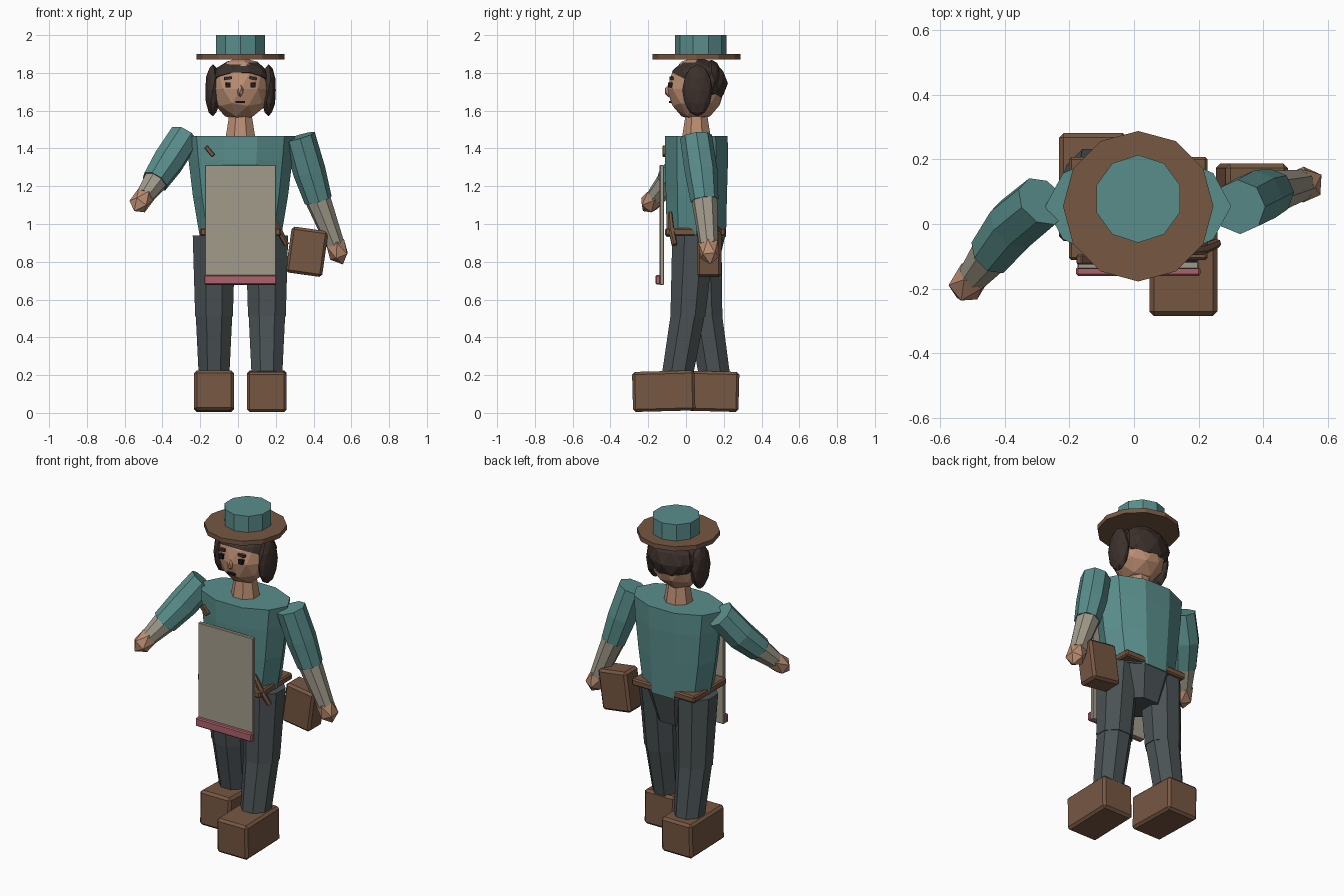
import bpy, bmesh, math
from mathutils import Vector, Matrix, Euler

if "Cube" in bpy.data.objects:
    bpy.data.objects.remove(bpy.data.objects["Cube"])

CX = 0.013  # body centre line


def mat(name, r, g, b):
    m = bpy.data.materials.new(name)
    m.diffuse_color = (r, g, b, 1)
    m.use_nodes = True
    m.node_tree.nodes["Principled BSDF"].inputs["Base Color"].default_value = m.diffuse_color
    return m


TEAL = mat("teal_cloth", 0.10, 0.27, 0.26)
BROWN = mat("brown_leather", 0.18, 0.095, 0.055)
PANTS = mat("dark_cloth", 0.07, 0.085, 0.09)
SKIN = mat("skin", 0.50, 0.27, 0.17)
BEIGE = mat("linen", 0.36, 0.33, 0.26)
PINK = mat("pink_trim", 0.42, 0.12, 0.15)
HAIR = mat("hair_brown", 0.045, 0.03, 0.025)
BLACK = mat("black", 0.01, 0.01, 0.012)


def finish(name, bm, m):
    bmesh.ops.recalc_face_normals(bm, faces=bm.faces)
    me = bpy.data.meshes.new(name)
    bm.to_mesh(me)
    bm.free()
    me.materials.append(m)
    ob = bpy.data.objects.new(name, me)
    bpy.context.collection.objects.link(ob)
    return ob


def loft(name, rings, n, m, along=False, phase=0.0):
    """Rings of (centre, rx, ry); horizontal, or square to the path when along."""
    bm = bmesh.new()
    axis = Vector(rings[-1][0]) - Vector(rings[0][0])
    q = axis.to_track_quat('Z', 'Y') if along else Euler((0, 0, 0)).to_quaternion()
    loops = []
    for c, rx, ry in rings:
        loops.append([bm.verts.new(Vector(c) + q @ Vector((
            rx * math.cos(2 * math.pi * i / n + phase),
            ry * math.sin(2 * math.pi * i / n + phase), 0))) for i in range(n)])
    for a, b in zip(loops, loops[1:]):
        for i in range(n):
            j = (i + 1) % n
            bm.faces.new((a[i], a[j], b[j], b[i]))
    bm.faces.new(loops[0])
    bm.faces.new(loops[-1])
    return finish(name, bm, m)


def box(name, c, size, m, rot=(0, 0, 0), bevel=0.0):
    bm = bmesh.new()
    bmesh.ops.create_cube(bm, size=1)
    bmesh.ops.scale(bm, vec=size, verts=bm.verts)
    if bevel:
        bmesh.ops.bevel(bm, geom=bm.edges[:], offset=bevel, segments=1, affect='EDGES')
    r = Euler([math.radians(a) for a in rot]).to_matrix().to_4x4()
    bmesh.ops.transform(bm, matrix=Matrix.Translation(c) @ r, verts=bm.verts)
    return finish(name, bm, m)


def ball(name, c, radii, m, sub=2, cut=None, direction=None):
    """Faceted ball; cut = (point, normal) keeps the side the normal points to."""
    bm = bmesh.new()
    bmesh.ops.create_icosphere(bm, subdivisions=sub, radius=1)
    bmesh.ops.scale(bm, vec=radii, verts=bm.verts)
    t = Matrix.Translation(c)
    if direction:
        t = t @ Vector(direction).to_track_quat('Z', 'Y').to_matrix().to_4x4()
    bmesh.ops.transform(bm, matrix=t, verts=bm.verts)
    if cut:
        bmesh.ops.bisect_plane(bm, geom=bm.verts[:] + bm.edges[:] + bm.faces[:],
                               plane_co=cut[0], plane_no=cut[1], clear_inner=True)
        bmesh.ops.holes_fill(bm, edges=[e for e in bm.edges if e.is_boundary])
    return finish(name, bm, m)


# Hat
loft("hat_brim", [((CX, 0.055, 1.872), 0.233, 0.233), ((CX, 0.055, 1.9), 0.233, 0.233)],
     12, BROWN)
loft("hat_crown", [((CX, 0.078, 1.89), 0.136, 0.136), ((CX, 0.078, 2.0), 0.136, 0.136)],
     10, TEAL, phase=math.pi / 2)

# Head and face
ball("head", (CX, 0.052, 1.715), (0.158, 0.152, 0.17), SKIN)
ball("nose", (CX, -0.092, 1.705), (0.018, 0.022, 0.034), SKIN, 1)
box("mouth", (CX, -0.082, 1.645), (0.05, 0.018, 0.011), BLACK)
for s, side in ((-1, "left"), (1, "right")):
    x = CX + s * 0.066
    box(side + "_eye", (x, -0.083, 1.735), (0.028, 0.024, 0.026), BLACK)
    box(side + "_brow", (x, -0.076, 1.772), (0.042, 0.022, 0.014), HAIR, (0, s * 6, 0))

# Hair
ball("hair_cap", (CX, 0.062, 1.745), (0.168, 0.16, 0.135), HAIR,
     cut=((CX, -0.1, 1.815), (0, 0.45, 0.9)))
ball("hair_back", (CX, 0.135, 1.755), (0.155, 0.06, 0.115), HAIR)
ball("hair_side_left", (-0.133, 0.05, 1.708), (0.042, 0.08, 0.138), HAIR)
ball("hair_side_right", (0.162, 0.06, 1.708), (0.04, 0.08, 0.138), HAIR)

# Neck and torso
loft("neck", [((CX, 0.055, 1.44), 0.088, 0.085), ((CX, 0.055, 1.58), 0.064, 0.062)],
     8, SKIN, phase=math.pi / 8)
loft("torso", [((CX, 0.055, 0.93), 0.215, 0.165), ((CX, 0.055, 1.15), 0.252, 0.17),
               ((CX, 0.055, 1.34), 0.275, 0.176), ((CX, 0.055, 1.467), 0.288, 0.174)],
     10, TEAL)
loft("hips", [((CX, 0.06, 0.74), 0.13, 0.11), ((CX, 0.06, 0.94), 0.21, 0.16)],
     8, PANTS, phase=math.pi / 8)
box("belt", (CX, 0.048, 0.957), (0.43, 0.32, 0.042), BROWN, bevel=0.008)

# Apron, trim and small details
box("apron", (CX, -0.128, 0.995), (0.375, 0.022, 0.635), BEIGE, bevel=0.003)
box("apron_trim", (CX, -0.147, 0.705), (0.385, 0.028, 0.052), PINK, bevel=0.006)
box("chest_pin", (-0.15, -0.11, 1.385), (0.065, 0.03, 0.024), BROWN, (0, 50, 0), 0.004)
loft("hip_tool", [((0.17, -0.085, 1.06), 0.012, 0.012), ((0.215, -0.078, 0.97), 0.017, 0.017),
                  ((0.258, -0.06, 0.89), 0.014, 0.014)], 6, BROWN, along=True)

# Legs in stride: x, then y at hip, knee and ankle, and foot centre
for side, x, yh, yk, ya, yf, tilt in (("left", -0.127, 0.075, 0.1, 0.15, 0.115, -1.5),
                                      ("right", 0.153, 0.04, 0.01, -0.045, -0.118, 1.5)):
    loft(side + "_thigh", [((x, yh, 0.94), 0.122, 0.122), ((x, yk, 0.51), 0.108, 0.1)],
         8, PANTS, phase=math.pi / 8)
    loft(side + "_shin", [((x, yk, 0.525), 0.105, 0.098), ((x, ya, 0.2), 0.088, 0.09)],
         8, PANTS, phase=math.pi / 8)
    box(side + "_boot", (x, yf, 0.115), (0.21, 0.33, 0.212), BROWN, (tilt, 0, 0), 0.014)

# Arms: shoulder, elbow, cuff, hand
for side, sh, el, cu, ha in (
        ("left", (-0.285, 0.07, 1.46), (-0.37, 0.0, 1.33), (-0.44, -0.09, 1.225),
         (-0.51, -0.178, 1.125)),
        ("right", (0.325, 0.053, 1.462), (0.377, 0.08, 1.28), (0.425, 0.098, 1.125),
         (0.525, 0.122, 0.865))):
    loft(side + "_sleeve", [(sh, 0.085, 0.085), (el, 0.087, 0.087), (cu, 0.074, 0.074)],
         8, TEAL, along=True, phase=math.pi / 8)
    c, h = Vector(cu), Vector(ha)
    d = (h - c).normalized()
    loft(side + "_forearm", [(c - d * 0.02, 0.07, 0.07), (h - d * 0.03, 0.05, 0.05)],
         8, BEIGE, along=True, phase=math.pi / 8)
    ball(side + "_hand", ha, (0.06, 0.06, 0.085), SKIN, 1, direction=d)

# Carried satchel
box("satchel", (0.365, 0.122, 0.853), (0.195, 0.13, 0.245), BROWN, (0, 8, 0), 0.014)
